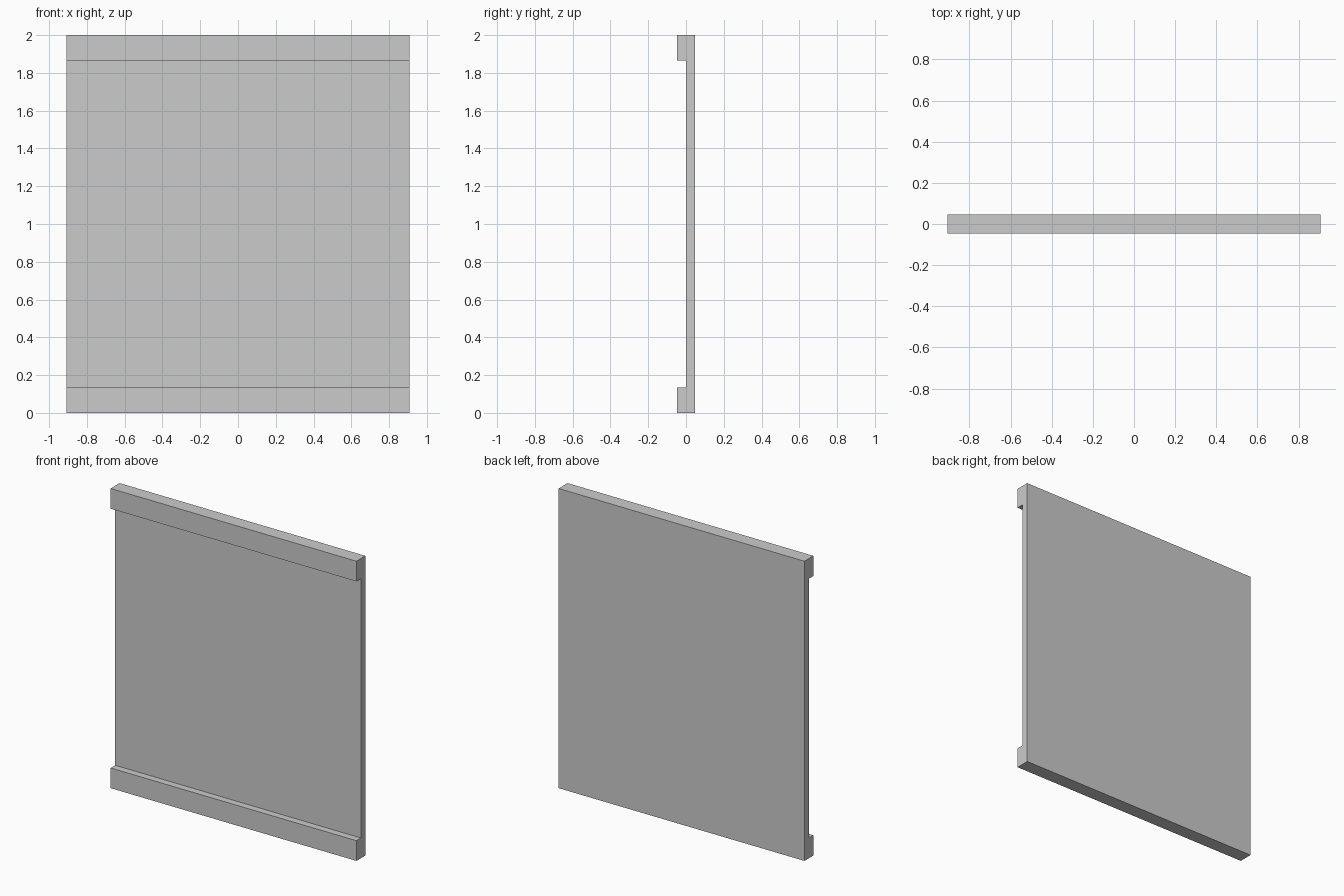
import bpy
import bmesh

if "Cube" in bpy.data.objects:
    bpy.data.objects.remove(bpy.data.objects["Cube"])

HALF_W = 0.907   # half width along x
HALF_D = 0.047   # half depth along y
HEIGHT = 2.0
LIP = 0.135      # height of the top and bottom rails

# C-shaped side profile (y, z): flat back, rails projecting forward
profile = [
    (HALF_D, 0), (HALF_D, HEIGHT), (-HALF_D, HEIGHT), (-HALF_D, HEIGHT - LIP),
    (0, HEIGHT - LIP), (0, LIP), (-HALF_D, LIP), (-HALF_D, 0),
]

# Extrude the profile across the full width
bm = bmesh.new()
side = bm.faces.new([bm.verts.new((-HALF_W, y, z)) for y, z in profile])
ext = bmesh.ops.extrude_face_region(bm, geom=[side], use_keep_orig=True)
moved = [g for g in ext["geom"] if isinstance(g, bmesh.types.BMVert)]
bmesh.ops.translate(bm, verts=moved, vec=(2 * HALF_W, 0, 0))
bmesh.ops.recalc_face_normals(bm, faces=bm.faces)

mesh = bpy.data.meshes.new("railed_panel")
bm.to_mesh(mesh)
bm.free()
panel = bpy.data.objects.new("railed_panel", mesh)
bpy.context.collection.objects.link(panel)
